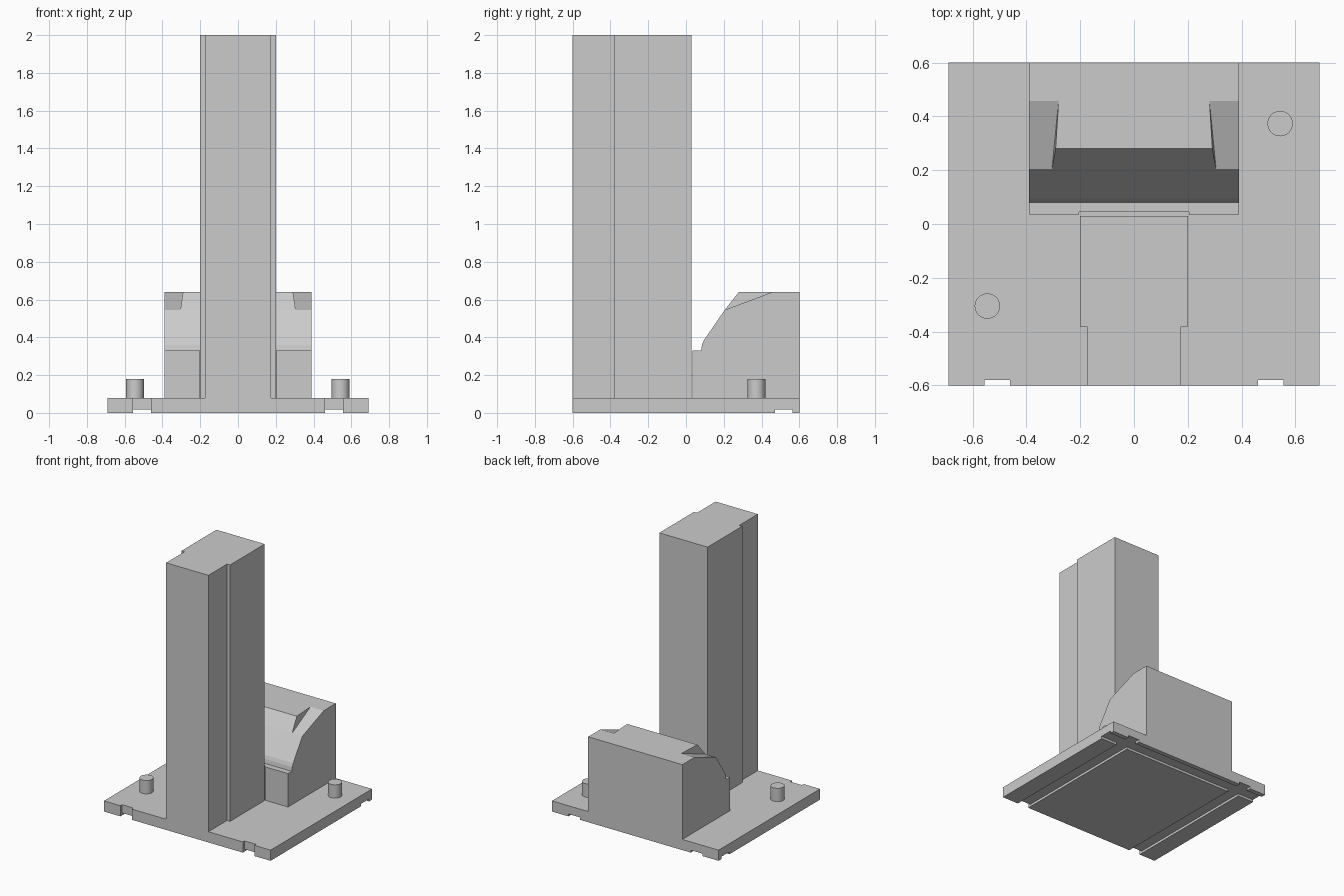
import bpy
import bmesh

cube = bpy.data.objects.get("Cube")
if cube:
    bpy.data.objects.remove(cube, do_unlink=True)

grey = bpy.data.materials.new("light grey")
grey.use_nodes = True
grey.diffuse_color = (0.6, 0.6, 0.6, 1)
grey.node_tree.nodes["Principled BSDF"].inputs["Base Color"].default_value = (0.6, 0.6, 0.6, 1)


def add_object(name, bm):
    bmesh.ops.recalc_face_normals(bm, faces=bm.faces)
    mesh = bpy.data.meshes.new(name)
    bm.to_mesh(mesh)
    bm.free()
    mesh.materials.append(grey)
    obj = bpy.data.objects.new(name, mesh)
    bpy.context.collection.objects.link(obj)
    return obj


def prism(name, points, direction):
    """Extrude a closed 3D outline along a direction."""
    bm = bmesh.new()
    face = bm.faces.new([bm.verts.new(p) for p in points])
    result = bmesh.ops.extrude_face_region(bm, geom=[face], use_keep_orig=True)
    moved = [v for v in result["geom"] if isinstance(v, bmesh.types.BMVert)]
    bmesh.ops.translate(bm, verts=moved, vec=direction)
    return add_object(name, bm)


def box(name, x0, x1, y0, y1, z0, z1):
    outline = [(x0, y0, z0), (x1, y0, z0), (x1, y1, z0), (x0, y1, z0)]
    return prism(name, outline, (0, 0, z1 - z0))


def hull(name, points):
    bm = bmesh.new()
    verts = [bm.verts.new(p) for p in points]
    bmesh.ops.convex_hull(bm, input=verts)
    return add_object(name, bm)


def cut(target, cutter):
    cutter.hide_render = True
    mod = target.modifiers.new("cut", "BOOLEAN")
    mod.operation = "DIFFERENCE"
    mod.solver = "EXACT"
    mod.object = cutter
    bpy.context.view_layer.objects.active = target
    bpy.ops.object.modifier_apply(modifier=mod.name)
    bpy.data.objects.remove(cutter, do_unlink=True)


# Base plate with grooves underneath and notches in the front edge
base = box("base_plate", -0.69, 0.69, -0.6, 0.6, 0, 0.08)
cut(base, box("cross_groove", -0.8, 0.8, 0.47, 0.565, -0.1, 0.018))
for side in (-1, 1):
    x0, x1 = sorted((side * 0.46, side * 0.555))
    cut(base, box("long_groove", x0, x1, -0.7, 0.7, -0.1, 0.018))
    cut(base, box("front_notch", x0, x1, -0.7, -0.58, -0.1, 0.2))

# Tall column, slightly narrower at the front
half = [(0.175, -0.6), (0.175, -0.38), (0.2, -0.38), (0.2, 0.03)]
outline = half + [(-x, y) for x, y in reversed(half)]
prism("column", [(x, y, 0.08) for x, y in outline], (0, 0, 1.92))

# Rear block with a ledge and a sloping face
profile = [(0.035, 0.08), (0.6, 0.08), (0.6, 0.64), (0.28, 0.64), (0.205, 0.545),
           (0.095, 0.385), (0.085, 0.36), (0.08, 0.33), (0.035, 0.33)]
block = prism("rear_block", [(-0.39, y, z) for y, z in profile], (0.78, 0, 0))
cut(block, box("column_slot", -0.205, 0.205, 0, 0.045, 0, 0.5))

# Ramped notches in the top front corners of the block
for side in (-1, 1):
    notch = [(0.305, 0.205, 0.545), (0.5, 0.205, 0.545), (0.28, 0.46, 0.641), (0.5, 0.46, 0.641),
             (0.29, 0.205, 0.7), (0.5, 0.205, 0.7), (0.275, 0.46, 0.7), (0.5, 0.46, 0.7)]
    cut(block, hull("corner_notch", [(side * x, y, z) for x, y, z in notch]))

# Round locating pegs
for name, x, y in (("left_peg", 0.543, 0.373), ("right_peg", -0.545, -0.305)):
    bpy.ops.mesh.primitive_cylinder_add(vertices=48, radius=0.047, depth=0.1, location=(x, y, 0.13))
    peg = bpy.context.object
    peg.name = name
    peg.data.materials.append(grey)
    bpy.ops.object.shade_smooth_by_angle()
